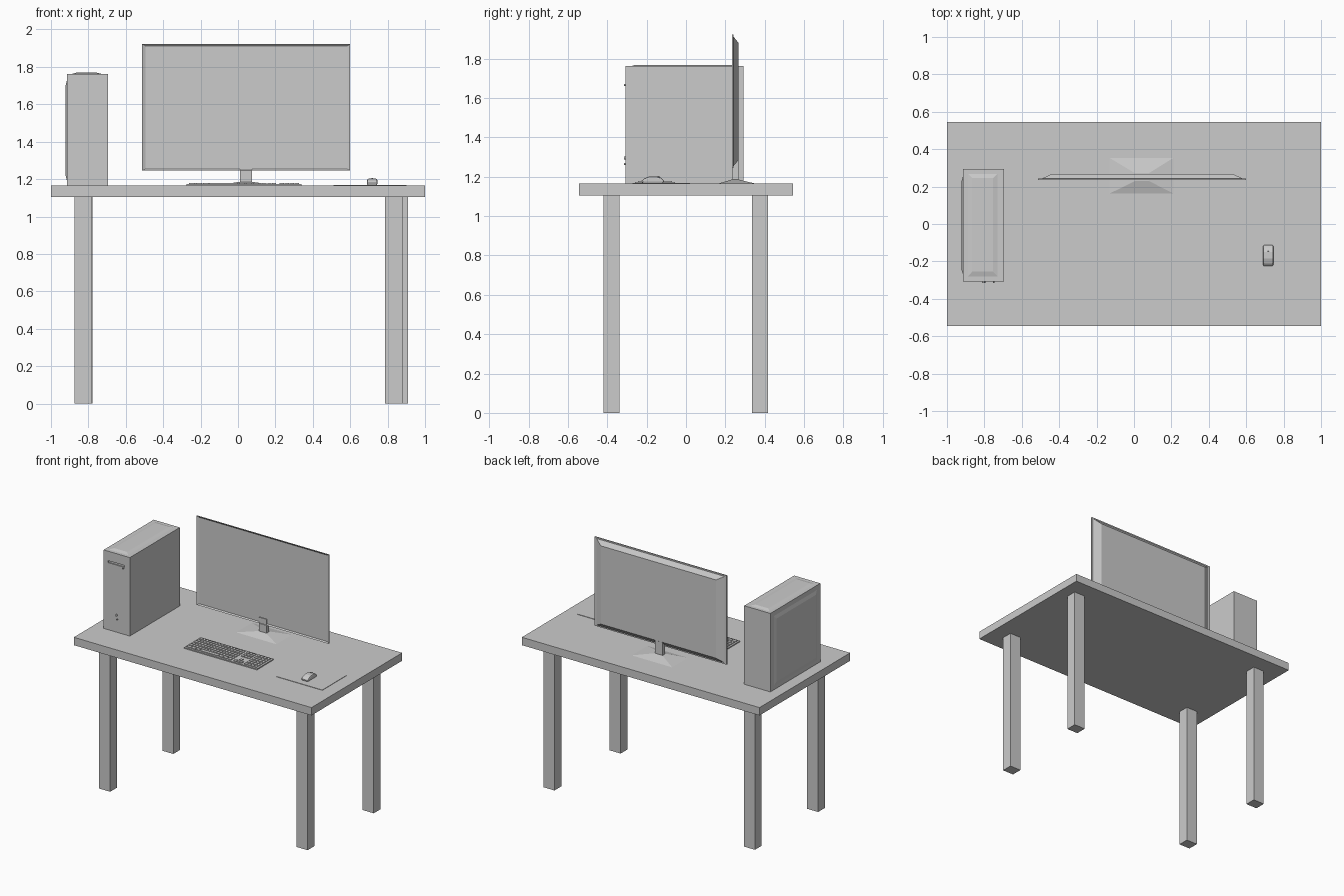
import bpy, bmesh, math

if "Cube" in bpy.data.objects:
    bpy.data.objects.remove(bpy.data.objects["Cube"])


def finish(name, bm):
    bmesh.ops.recalc_face_normals(bm, faces=bm.faces)
    me = bpy.data.meshes.new(name)
    bm.to_mesh(me)
    bm.free()
    ob = bpy.data.objects.new(name, me)
    bpy.context.collection.objects.link(ob)
    return ob


def add_loft(bm, a, b, axis=2):
    """Solid between two rectangles (u0, u1, v0, v1, height) stacked along an axis."""
    rings = []
    for u0, u1, v0, v1, h in (a, b):
        ring = []
        for u, v in ((u0, v0), (u1, v0), (u1, v1), (u0, v1)):
            co = [u, v]
            co.insert(axis, h)
            ring.append(bm.verts.new(co))
        rings.append(ring)
    lo, hi = rings
    bm.faces.new(lo)
    cap = bm.faces.new(hi)
    for i in range(4):
        j = (i + 1) % 4
        bm.faces.new((lo[i], lo[j], hi[j], hi[i]))
    return cap


def loft(name, a, b, axis=2):
    bm = bmesh.new()
    add_loft(bm, a, b, axis)
    return finish(name, bm)


def add_box(bm, x0, x1, y0, y1, z0, z1):
    add_loft(bm, (x0, x1, y0, y1, z0), (x0, x1, y0, y1, z1))


def box(name, *dims):
    bm = bmesh.new()
    add_box(bm, *dims)
    return finish(name, bm)


TOP = 1.165

# Desk top and four legs
box("desk_top", -1, 1, -0.545, 0.545, 1.105, TOP)
for name, x, y in (("front_left_leg", -0.875, -0.42), ("front_right_leg", 0.787, -0.42),
                   ("back_left_leg", -0.872, 0.335), ("back_right_leg", 0.815, 0.335)):
    box(name, x, x + 0.093, y, y + 0.082, 0, 1.11)

# Computer case with drive slot, raised lid and side panel
case = box("computer_case", -0.915, -0.695, -0.308, 0.293, TOP, 1.762)
slot = box("slot_cutter", -0.877, -0.74, -0.35, -0.300, 1.675, 1.69)
slot.hide_render = True
slot.hide_viewport = True
cut = case.modifiers.new("slot", 'BOOLEAN')
cut.operation = 'DIFFERENCE'
cut.solver = 'EXACT'
cut.object = slot
loft("case_lid", (-0.892, -0.725, -0.285, 0.272, 1.761),
     (-0.865, -0.755, -0.255, 0.245, 1.769))
loft("case_side_panel", (-0.27, 0.255, 1.19, 1.73, -0.914),
     (-0.245, 0.23, 1.22, 1.70, -0.922), axis=0)

# Buttons on the front of the case
for name, x, z, r in (("power_button", -0.805, 1.295, 0.008), ("reset_button", -0.80, 1.265, 0.005),
                      ("eject_button", -0.75, 1.666, 0.005)):
    bpy.ops.mesh.primitive_cylinder_add(vertices=12, radius=r, depth=0.012,
                                        location=(x, -0.31, z), rotation=(math.pi / 2, 0, 0))
    bpy.context.object.name = name

# Monitor body tapering to the back, with a recessed screen in front
bm = bmesh.new()
front = add_loft(bm, (-0.44, 0.53, 1.285, 1.88, 0.267), (-0.512, 0.60, 1.245, 1.922, 0.234), axis=1)
bmesh.ops.inset_region(bm, faces=[front], thickness=0.031)
ret = bmesh.ops.extrude_discrete_faces(bm, faces=[front])
for v in ret["faces"][0].verts:
    v.co.y += 0.008
finish("monitor", bm)

# Monitor stand
loft("stand_foot", (-0.13, 0.21, 0.163, 0.353, TOP), (0.005, 0.08, 0.23, 0.272, 1.185))
box("stand_neck", 0.01, 0.075, 0.236, 0.266, 1.18, 1.29)

# Keyboard with blocks of keys
box("keyboard_base", -0.275, 0.34, -0.258, -0.057, TOP, 1.173)
bm = bmesh.new()
depth = 0.18 / 6
for x0, x1, cols, rows in ((-0.263, 0.115, 15, (1, 2, 3, 4, 5)), (0.13, 0.205, 3, (0, 3, 4, 5)),
                           (0.22, 0.328, 4, (0, 1, 2, 3, 4, 5))):
    w = (x1 - x0) / cols
    for r in rows:
        y = -0.247 + r * depth
        for c in range(cols):
            x = x0 + c * w
            add_box(bm, x + 0.002, x + w - 0.002, y + 0.003, y + depth - 0.003, 1.172, 1.178)
# bottom row with a space bar
for x0, x1 in ((-0.263, -0.23), (-0.225, -0.192), (-0.187, -0.157), (-0.152, 0.0),
               (0.005, 0.038), (0.043, 0.076), (0.081, 0.113)):
    add_box(bm, x0, x1, -0.244, -0.22, 1.172, 1.178)
# arrow keys
for c, r in ((1, 1),):
    x = 0.13 + c * 0.025
    add_box(bm, x + 0.002, x + 0.023, -0.247 + r * depth + 0.003, -0.22 + r * depth, 1.172, 1.178)
finish("keyboard_keys", bm)

# Mouse mat
box("mouse_mat", 0.51, 0.90, -0.272, 0.02, TOP, 1.168)

# Mouse: side profile extruded across, with rounded edges
profile = [(-0.225, 1.167), (-0.225, 1.180), (-0.21, 1.193), (-0.185, 1.202),
           (-0.15, 1.202), (-0.125, 1.194), (-0.112, 1.180), (-0.112, 1.167)]
bm = bmesh.new()
f = bm.faces.new([bm.verts.new((0.69, y, z)) for y, z in profile])
ext = bmesh.ops.extrude_face_region(bm, geom=[f])
for v in ext["geom"]:
    if isinstance(v, bmesh.types.BMVert):
        v.co.x += 0.055
mouse = finish("mouse", bm)
bev = mouse.modifiers.new("round", 'BEVEL')
bev.width = 0.008
bev.segments = 2
bev.limit_method = 'ANGLE'
bev.angle_limit = math.radians(60)
bpy.ops.mesh.primitive_cylinder_add(vertices=12, radius=0.007, depth=0.006,
                                    location=(0.7175, -0.14, 1.198), rotation=(0, math.pi / 2, 0))
bpy.context.object.name = "mouse_wheel"
